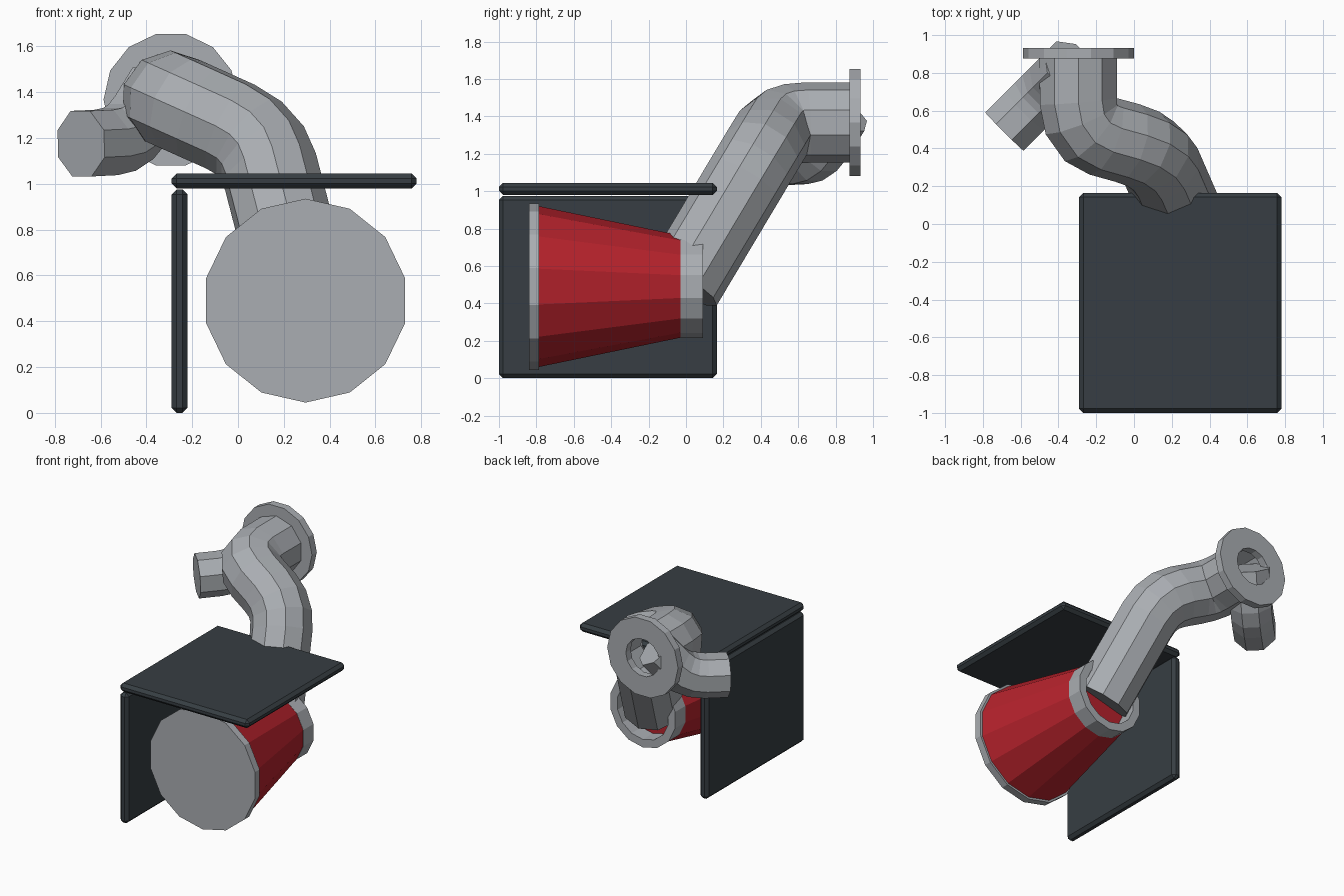
import bpy, bmesh, math
from mathutils import Vector

if "Cube" in bpy.data.objects:
    bpy.data.objects.remove(bpy.data.objects["Cube"])


def material(name, rgb):
    m = bpy.data.materials.new(name)
    m.diffuse_color = (*rgb, 1)
    m.use_nodes = True
    m.node_tree.nodes["Principled BSDF"].inputs["Base Color"].default_value = m.diffuse_color
    return m


GREY = material("light_grey", (0.40, 0.42, 0.445))
RED = material("red", (0.47, 0.016, 0.025))
DARK = material("dark_slate", (0.038, 0.048, 0.056))


def finish(name, bm, mat):
    bmesh.ops.recalc_face_normals(bm, faces=bm.faces)
    me = bpy.data.meshes.new(name)
    bm.to_mesh(me)
    bm.free()
    me.materials.append(mat)
    ob = bpy.data.objects.new(name, me)
    bpy.context.collection.objects.link(ob)
    return ob


def bridge(bm, a, b):
    n = len(a)
    for i in range(n):
        bm.faces.new((a[i], a[(i + 1) % n], b[(i + 1) % n], b[i]))


def lathe_y(name, mat, profile, x, z, sides=14, phase=0.0, closed=False):
    """Turn (radius, y) points round an axis parallel to y."""
    bm = bmesh.new()
    rings = []
    for r, y in profile:
        rings.append([bm.verts.new((x + r * math.sin(t), y, z + r * math.cos(t)))
                      for t in (phase + 2 * math.pi * i / sides for i in range(sides))])
    for a, b in zip(rings, rings[1:]):
        bridge(bm, a, b)
    if closed:
        bridge(bm, rings[-1], rings[0])
    else:
        bm.faces.new(rings[0])
        bm.faces.new(rings[-1])
    return finish(name, bm, mat)


def fillet(points, trims, steps):
    """Round the inner corners of a path."""
    pts = [Vector(p) for p in points]
    out = [pts[0]]
    for i, trim in enumerate(trims, 1):
        c = pts[i]
        a = c + (pts[i - 1] - c).normalized() * trim
        b = c + (pts[i + 1] - c).normalized() * trim
        for k in range(steps + 1):
            t = k / steps
            out.append(a * (1 - t) ** 2 + c * 2 * t * (1 - t) + b * t * t)
    return out + [pts[-1]]


def pipe(name, mat, path, radius, sides, phase=0.0, cap_start=True):
    """Sweep a regular polygon along a path without twist."""
    bm = bmesh.new()
    rings = []
    n = len(path)
    last = (path[1] - path[0]).normalized()
    up = Vector((0, 0, 1))
    up = (up - last * up.dot(last)).normalized()
    for i, p in enumerate(path):
        before = (p - path[max(i - 1, 0)]).normalized()
        after = (path[min(i + 1, n - 1)] - p).normalized()
        d = (before + after).normalized()
        up = last.rotation_difference(d) @ up
        side = d.cross(up)
        last = d
        rings.append([bm.verts.new(p + radius * (up * math.cos(t) + side * math.sin(t)))
                      for t in (phase + 2 * math.pi * k / sides for k in range(sides))])
    for a, b in zip(rings, rings[1:]):
        bridge(bm, a, b)
    if cap_start:
        bm.faces.new(rings[0])
    bm.faces.new(rings[-1])
    return finish(name, bm, mat)


def panel(name, lo, hi):
    bm = bmesh.new()
    bmesh.ops.create_cube(bm, size=1)
    lo, hi = Vector(lo), Vector(hi)
    bmesh.ops.scale(bm, vec=hi - lo, verts=bm.verts)
    bmesh.ops.translate(bm, vec=(lo + hi) / 2, verts=bm.verts)
    bmesh.ops.bevel(bm, geom=bm.edges[:], offset=0.022, segments=1, affect='EDGES')
    return finish(name, bm, DARK)


# Guard panels
panel("side_panel", (-0.29, -1.0, 0.0), (-0.22, 0.165, 0.975))
panel("top_panel", (-0.29, -1.0, 0.98), (0.78, 0.165, 1.045))

# Cone with front plate and open rear collar
CX, CZ = 0.295, 0.49
lathe_y("front_plate", GREY, [(0.445, -0.84), (0.445, -0.785)], CX, CZ)
lathe_y("red_cone", RED, [(0.43, -0.787), (0.273, -0.028)], CX, CZ)
lathe_y("rear_collar", GREY, [(0.275, -0.03), (0.275, 0.09), (0.215, 0.09), (0.215, -0.03)],
        CX, CZ, closed=True)

# Main pipe, from the flange down into the collar
main = fillet([(-0.295, 0.88, 1.367), (-0.295, 0.50, 1.367), (0.107, 0.39, 1.187),
               (0.285, -0.02, 0.50)], [0.15, 0.16], 3)
pipe("main_pipe", GREY, main, 0.215, 10, cap_start=False)

# Flange with centre hole
lathe_y("flange", GREY, [(0.294, 0.875), (0.294, 0.932), (0.14, 0.932), (0.14, 0.875)],
        -0.293, 1.367, phase=math.pi / 14, closed=True)

# Branch pipe, bending up into the main pipe
start = Vector((-0.685, 0.49, 1.175))
out = Vector((0.7071, 0.7071, 0))
branch = fillet([start, start + out * 0.285 + Vector((0, 0, 0.01)),
                 start + out * 0.487 + Vector((0, 0, 0.24))], [0.13], 3)
pipe("branch_pipe", GREY, branch, 0.155, 8, phase=math.pi / 8)
